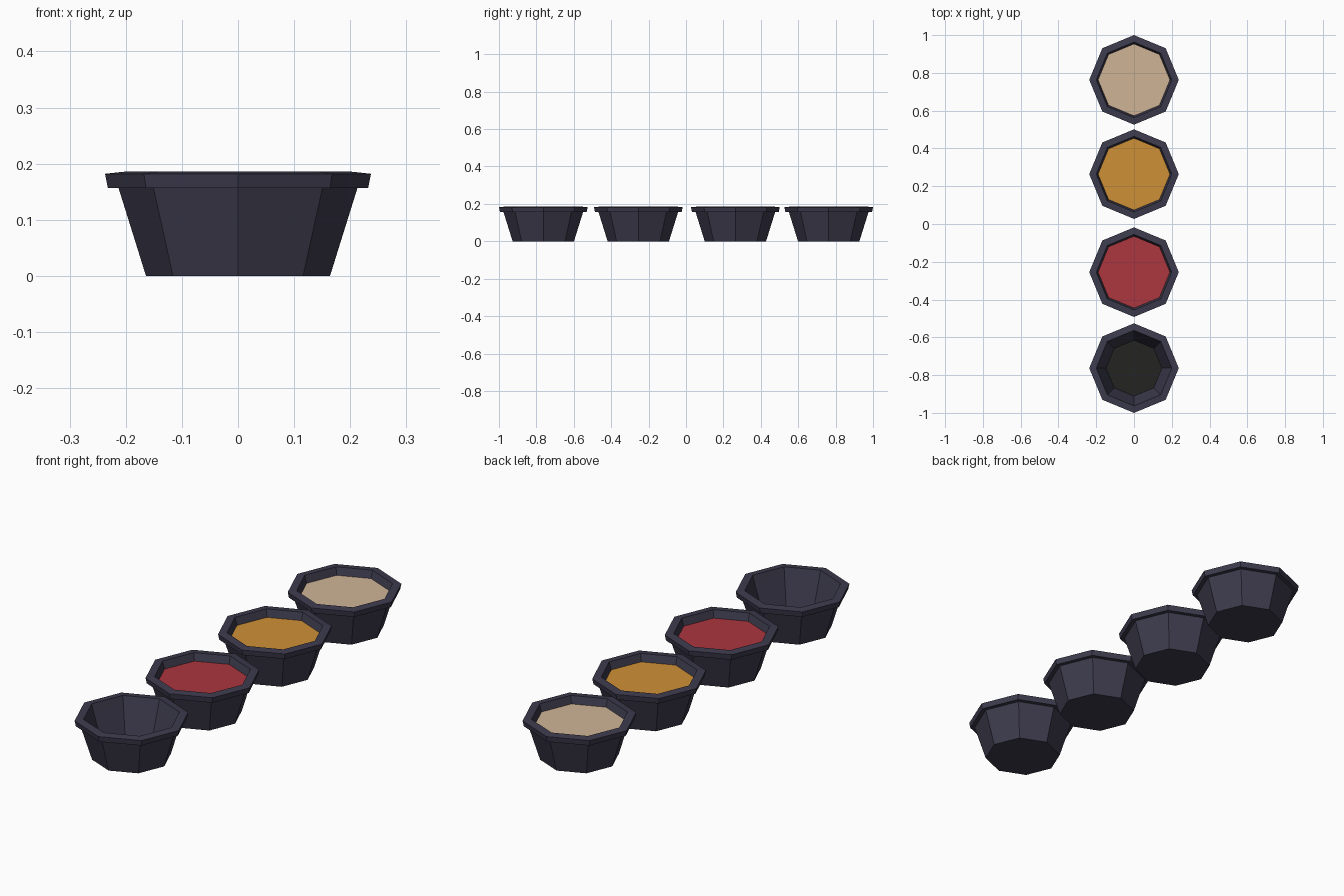
import bpy, bmesh, math

if "Cube" in bpy.data.objects:
    bpy.data.objects.remove(bpy.data.objects["Cube"])

SIDES = 8


def material(name, rgb):
    m = bpy.data.materials.new(name)
    lin = [((c / 255 + 0.055) / 1.055) ** 2.4 for c in rgb]
    m.diffuse_color = (*lin, 1)
    m.use_nodes = True
    m.node_tree.nodes["Principled BSDF"].inputs["Base Color"].default_value = m.diffuse_color
    return m


slate = material("slate", (61, 59, 77))
dark = material("dark_floor", (35, 35, 34))
red = material("red_sauce", (172, 54, 62))
orange = material("orange_sauce", (207, 144, 54))
tan = material("tan_sauce", (207, 180, 150))


def finish(name, bm, mat, y):
    me = bpy.data.meshes.new(name)
    bm.to_mesh(me)
    bm.free()
    ob = bpy.data.objects.new(name, me)
    ob.location.y = y
    me.materials.append(mat)
    bpy.context.collection.objects.link(ob)


def ring(bm, r, z):
    step = 2 * math.pi / SIDES
    return [bm.verts.new((r * math.cos(i * step), r * math.sin(i * step), z))
            for i in range(SIDES)]


# Bowl section: outer base, wall, rim lip, inner wall, inner floor
PROFILE = [(0.164, 0), (0.213, 0.157), (0.232, 0.157), (0.237, 0.182),
           (0.200, 0.186), (0.190, 0.152), (0.148, 0.018)]


def bowl(name, y):
    bm = bmesh.new()
    rings = [ring(bm, r, z) for r, z in PROFILE]
    for a, b in zip(rings, rings[1:]):
        for i in range(SIDES):
            j = (i + 1) % SIDES
            bm.faces.new((a[i], a[j], b[j], b[i]))
    bm.faces.new(rings[0][::-1])
    bm.faces.new(rings[-1])
    finish(name, bm, slate, y)


def disc(name, r, z, mat, y):
    bm = bmesh.new()
    bm.faces.new(ring(bm, r, z))
    finish(name, bm, mat, y)


# Row of four bowls, the front one empty with a dark floor
for label, y, r, z, mat in [("empty", -0.763, 0.148, 0.020, dark),
                            ("red", -0.255, 0.190, 0.152, red),
                            ("orange", 0.264, 0.190, 0.152, orange),
                            ("tan", 0.763, 0.190, 0.152, tan)]:
    bowl(label + "_bowl", y)
    disc(label + "_filling", r, z, mat, y)
